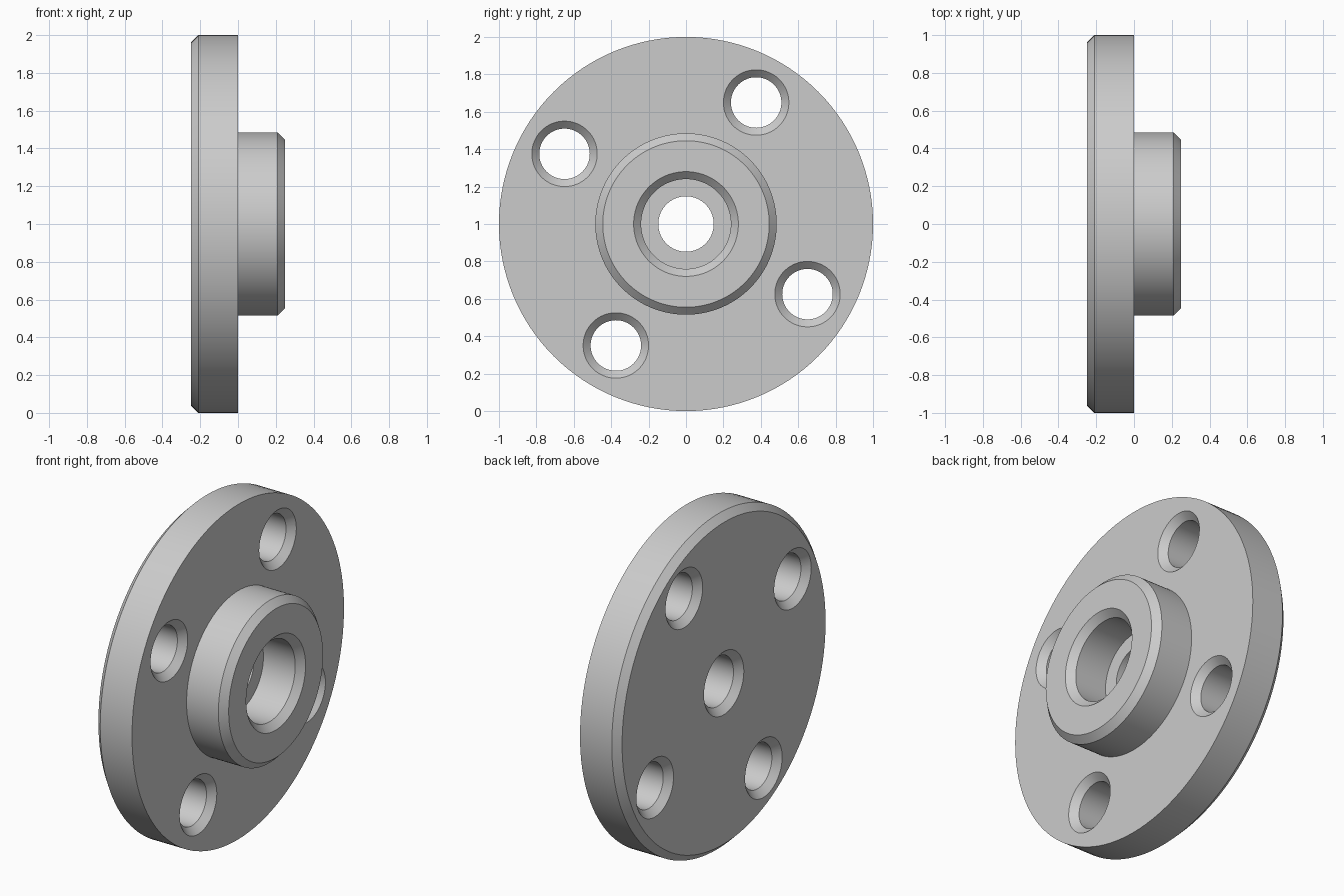
import bpy, bmesh, math
from mathutils import Matrix, Vector

cube = bpy.data.objects.get("Cube")
if cube:
    bpy.data.objects.remove(cube, do_unlink=True)

steel = bpy.data.materials.new("plain_grey")
steel.use_nodes = True
GREY = (0.6, 0.6, 0.6, 1)
steel.diffuse_color = GREY
steel.node_tree.nodes["Principled BSDF"].inputs["Base Color"].default_value = GREY


def turned(name, profile, steps, location, closed):
    """Revolve an (x, radius) profile about the x axis."""
    bm = bmesh.new()
    verts = [bm.verts.new((x, 0, r)) for x, r in profile]
    ends = verts[1:] + verts[:1] if closed else verts[1:]
    edges = [bm.edges.new(pair) for pair in zip(verts, ends)]
    bmesh.ops.spin(bm, geom=verts + edges, axis=(1, 0, 0), cent=(0, 0, 0),
                   angle=math.tau, steps=steps, use_duplicate=False)
    bmesh.ops.remove_doubles(bm, verts=bm.verts, dist=1e-5)
    bmesh.ops.recalc_face_normals(bm, faces=bm.faces)
    mesh = bpy.data.meshes.new(name)
    bm.to_mesh(mesh)
    bm.free()
    mesh.materials.append(steel)
    obj = bpy.data.objects.new(name, mesh)
    obj.location = location
    bpy.context.collection.objects.link(obj)
    return obj


BACK, FRONT, CHAMFER = -0.25, 0.25, 0.04
HUB, COUNTERBORE, BORE, BOLT = 0.485, 0.24, 0.148, 0.135

# Disc, hub, counterbore and through bore as one turned section
flange = turned("flange", [
    (BACK, BORE + CHAMFER), (BACK, 1 - CHAMFER), (BACK + CHAMFER, 1), (0, 1),
    (0, HUB), (FRONT - CHAMFER, HUB), (FRONT, HUB - CHAMFER),
    (FRONT, COUNTERBORE + CHAMFER), (FRONT - CHAMFER, COUNTERBORE),
    (0, COUNTERBORE), (0, BORE), (BACK + CHAMFER, BORE),
], 128, (0, 0, 1), True)

# Four bolt holes, countersunk on both faces
OVER = 0.02
flare = BOLT + CHAMFER + OVER
hole_profile = [(BACK - OVER, 0), (BACK - OVER, flare), (BACK + CHAMFER, BOLT),
                (-CHAMFER, BOLT), (OVER, flare), (OVER, 0)]
bpy.context.view_layer.objects.active = flange
for i in range(4):
    angle = math.radians(60 + 90 * i)
    centre = (0, 0.75 * math.cos(angle), 1 + 0.75 * math.sin(angle))
    cutter = turned("bolt_hole_cutter", hole_profile, 64, centre, False)
    cutter.hide_render = True
    cut = flange.modifiers.new("bolt_hole", 'BOOLEAN')
    cut.operation = 'DIFFERENCE'
    cut.solver = 'EXACT'
    cut.object = cutter
    bpy.ops.object.modifier_apply(modifier=cut.name)
    bpy.data.objects.remove(cutter, do_unlink=True)

# Smooth round walls with crisp chamfer edges
bpy.ops.object.select_all(action='DESELECT')
flange.select_set(True)
bpy.ops.object.shade_smooth_by_angle(angle=math.radians(30))
